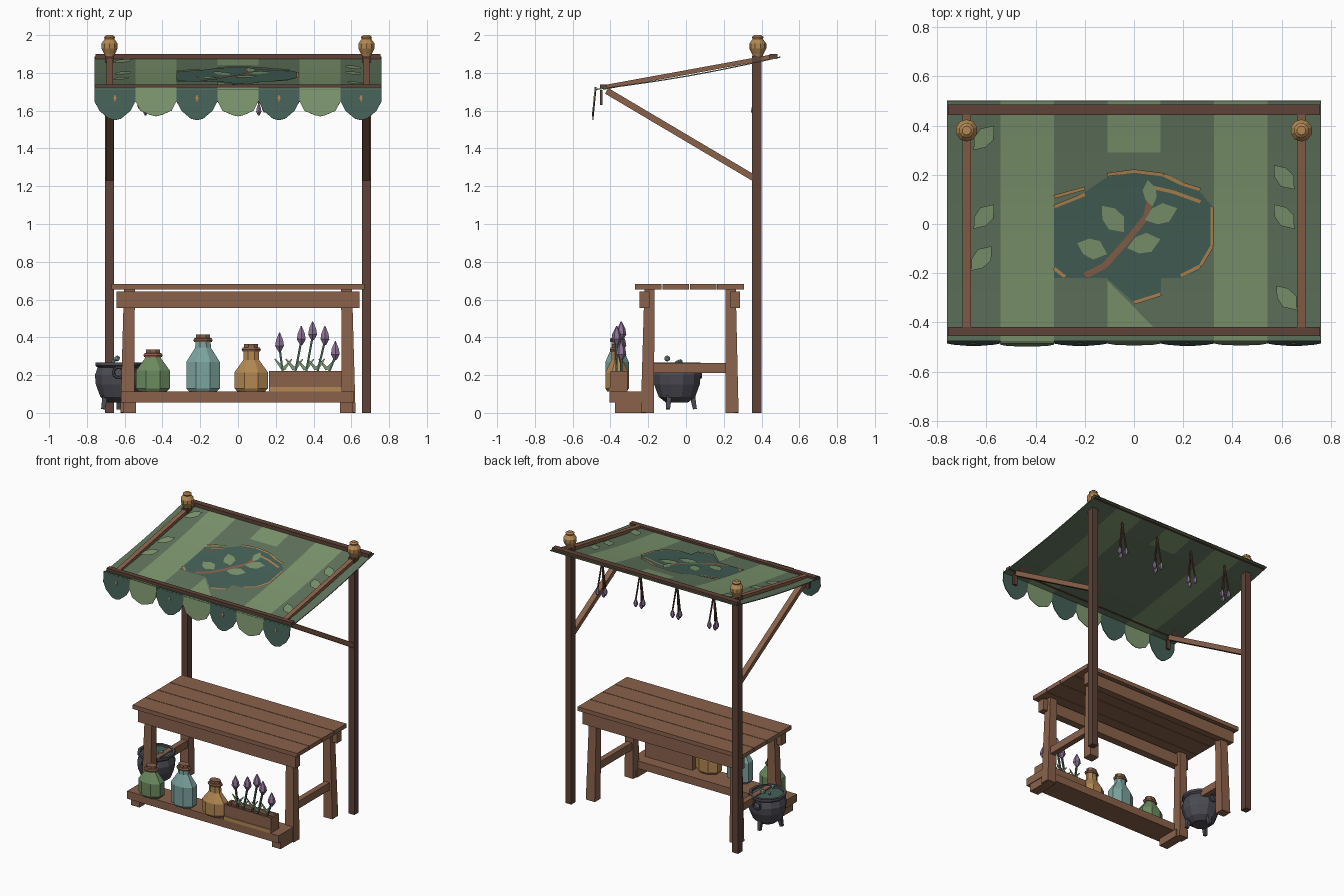
import bpy, bmesh, math
from mathutils import Vector, Matrix

cube = bpy.data.objects.get("Cube")
if cube:
    bpy.data.objects.remove(cube, do_unlink=True)


def colour(name, *rgb):
    lin = [((c / 255 + 0.055) / 1.055) ** 2.4 for c in rgb] + [1]
    m = bpy.data.materials.new(name)
    m.use_nodes = True
    m.diffuse_color = lin
    m.node_tree.nodes["Principled BSDF"].inputs["Base Color"].default_value = lin
    return m


wood = colour("wood", 138, 98, 75)
dark_wood = colour("dark wood", 94, 66, 55)
amber = colour("amber", 178, 135, 82)
sage = colour("sage", 126, 151, 111)
moss = colour("moss", 97, 117, 94)
teal = colour("deep teal", 68, 97, 87)
purple = colour("lavender", 142, 116, 150)
iron = colour("iron", 74, 74, 82)
aqua = colour("aqua glass", 124, 163, 158)
green = colour("green glass", 108, 139, 95)


def finish(name, bm, *mats):
    bmesh.ops.recalc_face_normals(bm, faces=bm.faces)
    me = bpy.data.meshes.new(name)
    bm.to_mesh(me)
    bm.free()
    for m in mats:
        me.materials.append(m)
    ob = bpy.data.objects.new(name, me)
    bpy.context.collection.objects.link(ob)
    return ob


def box(name, x, y, z, mat):
    """Box from (low, high) ranges."""
    bm = bmesh.new()
    bmesh.ops.create_cube(bm, size=1)
    for v in bm.verts:
        v.co = [r[0] + (c + 0.5) * (r[1] - r[0]) for r, c in zip((x, y, z), v.co)]
    return finish(name, bm, mat)


def beam(name, a, b, w, h, mat, grow=1):
    """Square bar from a to b, its far end scaled by grow."""
    a, b = Vector(a), Vector(b)
    d = (b - a).normalized()
    side = Vector((1, 0, 0)) if abs(d.x) < 0.5 else Vector((0, 1, 0))
    side = (side - d * side.dot(d)).normalized()
    up = d.cross(side)
    bm = bmesh.new()
    bmesh.ops.create_cube(bm, size=1)
    for v in bm.verts:
        c, s = v.co.copy(), grow if v.co.z > 0 else 1
        v.co = (a if c.z < 0 else b) + side * c.x * w * s + up * c.y * h * s
    return finish(name, bm, mat)


def lathe(name, profile, loc, mat, sides=8, flat=1):
    """Turned part from (radius, height) pairs; flat squashes it in y."""
    bm = bmesh.new()
    rings = []
    for r, z in profile:
        ring = []
        for i in range(sides):
            a = math.tau * (i + 0.5) / sides
            ring.append(bm.verts.new((loc[0] + r * math.cos(a),
                                      loc[1] + r * flat * math.sin(a), loc[2] + z)))
        rings.append(ring)
    for lo, hi in zip(rings, rings[1:]):
        for i in range(sides):
            j = (i + 1) % sides
            bm.faces.new((lo[i], lo[j], hi[j], hi[i]))
    bm.faces.new(rings[0])
    bm.faces.new(rings[-1])
    return finish(name, bm, mat)


def bud(name, loc, r, h, mat):
    return lathe(name, [(r * .3, 0), (r, h * .3), (r * .8, h * .6), (r * .1, h)], loc, mat, 6)


# Canopy cloth: seven stripes with a gentle sag
ROWS, STRIPE = 14, 1.52 / 7
row_y = [-0.48 + 0.07 * i for i in range(ROWS + 1)]


def cloth_z(y):
    t = (y + 0.48) / 0.98
    return 1.715 + 0.172 * t - 0.014 * math.sin(math.pi * t)


bm = bmesh.new()
for s in range(7):
    xs = (-0.76 + s * STRIPE, -0.76 + (s + 1) * STRIPE)
    for y0, y1 in zip(row_y, row_y[1:]):
        f = bm.faces.new([bm.verts.new((x, y, cloth_z(y))) for x, y in
                          ((xs[0], y0), (xs[1], y0), (xs[1], y1), (xs[0], y1))])
        f.material_index = int(s % 2 == 1 and (s != 3 or y0 > 0.28))
bmesh.ops.remove_doubles(bm, verts=bm.verts, dist=0.001)
cloth = finish("canopy_cloth", bm, moss, sage)
solid = cloth.modifiers.new("thickness", "SOLIDIFY")
solid.thickness = 0.006


def patch(name, pts, mat, lift=0.004):
    """Flat applique following the cloth."""
    bm = bmesh.new()
    bm.faces.new([bm.verts.new((x, y, 0)) for x, y in pts])
    for y in row_y:
        bmesh.ops.bisect_plane(bm, geom=bm.verts[:] + bm.edges[:] + bm.faces[:],
                               plane_co=(0, y, 0), plane_no=(0, 1, 0))
    for v in bm.verts:
        v.co.z = cloth_z(v.co.y) + lift
    return finish(name, bm, mat)


def ribbon(name, pts, w, mat, lift):
    for (x0, y0), (x1, y1) in zip(pts, pts[1:]):
        n = Vector((y0 - y1, x1 - x0)).normalized() * w / 2
        patch(name, [(x0 + n.x, y0 + n.y), (x0 - n.x, y0 - n.y),
                     (x1 - n.x, y1 - n.y), (x1 + n.x, y1 + n.y)], mat, lift)


def leaf(name, x, y, length, width, angle):
    a = math.radians(angle)
    shape = [(-.5, 0), (-.2, .42), (.15, .5), (.5, 0), (.15, -.5), (-.2, -.42)]
    patch(name, [(x + u * length * math.cos(a) - v * width * math.sin(a),
                  y + u * length * math.sin(a) + v * width * math.cos(a))
                 for u, v in shape], sage, 0.009)


# Emblem on the cloth
patch("cloth_corner", [(-.108, -.23), (.08, -.42), (-.108, -.42)], sage)
patch("emblem", [(-.325, .07), (-.2, .13), (-.11, .19), (0, .21), (.14, .2), (.26, .14),
                 (.32, .07), (.32, -.09), (.26, -.19), (.19, -.22), (.11, -.22),
                 (.11, -.28), (0, -.32), (-.11, -.22), (-.325, -.22)], teal, 0.005)
for trim in ([(-.325, .11), (-.2, .145)], [(-.325, .07), (-.2, .12)],
             [(-.11, .2), (0, .215), (.12, .2), (.19, .165), (.27, .14)],
             [(.07, .15), (.16, .13), (.27, .09)],
             [(.317, .07), (.317, -.09), (.27, -.17), (.19, -.21)],
             [(0, -.32), (.11, -.285)], [(-.325, -.18), (-.28, -.215)]):
    ribbon("emblem_trim", trim, 0.014, amber, 0.007)
ribbon("emblem_stem", [(-.2, -.21), (-.12, -.17), (-.03, -.07), (.05, .03), (.07, .12)],
       0.025, wood, 0.007)
for args in ((-.17, -.1, .13, .08, -20), (-.085, .02, .14, .08, -50), (.04, -.08, .14, .08, 15),
             (.11, .04, .14, .08, 20), (.065, .125, .11, .055, 100)):
    leaf("emblem_leaf", *args)
for x, y, a in ((-.61, .35, 50), (-.61, .03, 50), (-.62, -.14, 50),
                (.61, .19, -50), (.61, .03, -50), (.62, -.3, -50)):
    leaf("side_leaf", x, y, .13, .07, a)

# Scalloped valance
for s in range(7):
    cx, dark = -0.76 + (s + .5) * STRIPE, s % 2 == 0
    bottom = 1.55 if dark else 1.57
    outline = [(-.5, 1.725), (.5, 1.725), (.5, 1.65), (.38, 1.6), (.15, bottom + .008),
               (0, bottom), (-.15, bottom + .008), (-.38, 1.6), (-.5, 1.65)]
    bm = bmesh.new()
    bm.faces.new([bm.verts.new((cx + u * STRIPE, -.478 - (1.725 - z) * .1, z))
                  for u, z in outline])
    flap = finish("valance_scallop", bm, teal if dark else sage)
    flap.modifiers.new("thickness", "SOLIDIFY").thickness = 0.005
    if dark:
        lathe("valance_diamond", [(.002, -.018), (.012, 0), (.002, .018)],
              (cx, -.487, 1.665), amber, 4, .4)

# Frame: posts, finials, rafters, braces and cross bars
for x in (-.68, .68):
    box("post", (x - .024, x + .024), (.35, .4), (0, 1.89), dark_wood)
    lathe("finial", [(.025, 1.885), (.03, 1.9), (.045, 1.93), (.045, 1.955), (.027, 1.98),
                     (.031, 1.99), (.018, 2)], (x, .38, 0), amber, 10)
    beam("rafter", (x, -.44, 1.722), (x, .47, 1.888), .034, .024, wood)
    beam("brace", (x, -.42, 1.705), (x, .365, 1.24), .04, .034, wood)
    box("tie", (x - .015, x + .015), (-.456, -.442), (1.63, 1.71), dark_wood)
box("back_bar", (-.755, .755), (.442, .485), (1.874, 1.9), dark_wood)
box("front_bar", (-.755, .755), (-.455, -.418), (1.715, 1.738), dark_wood)

# Drying herb bundles under the back edge
for x in (-.49, -.19, .11, .42):
    for dx, dy, drop in ((-.03, .008, 1.62), (0, -.015, 1.59), (.03, .01, 1.605)):
        beam("herb_stem", (x, .375, 1.855), (x + dx, .375 + dy, drop + .04), .008, .008, dark_wood)
        bud("herb_flower", (x + dx, .375 + dy, drop - .015), .016, .065, purple)

# Work table
for i in range(4):
    y = -.27 + i * .145
    box("table_plank", (-.67, .67), (y, y + .141), (.652, .682), wood)
for name, y in (("front_apron", (-.247, -.192)), ("back_apron", (.235, .287))):
    box(name, (-.642, .642), y, (.555, .642), wood)
for x in (-1, 1):
    for y, out in ((-.193, -.012), (.236, .008)):
        beam("table_leg", (x * .575, y, .652), (x * .586, y + out, 0), .058, .055, wood, 1.25)
    box("side_stretcher", (x * .58 - .02, x * .58 + .02), (-.18, .22), (.21, .265), wood)
    box("shelf_foot", (x * .575 - .035, x * .575 + .035), (-.375, -.2), (0, .057), wood)
box("low_shelf", (-.62, .615), (-.405, -.225), (.055, .112), wood)

# Bottles
for x, body, neck, top, mat in ((-.45, .225, .29, .335, green), (-.185, .27, .345, .415, aqua),
                                (.07, .215, .28, .365, amber)):
    lathe("bottle", [(.078, .112), (.096, .13), (.096, body), (.045, neck), (.043, top - .025)],
          (x, -.365, 0), mat, 8, .7)
    lathe("bottle_stopper", [(.05, top - .04), (.055, top - .03), (.05, top - .02), (.04, top - .018),
                             (.04, top)], (x, -.365, 0), wood, 8, .75)

# Planter with lavender
for y in ((-.4, -.388), (-.322, -.31)):
    box("planter_side", (.165, .55), y, (.112, .222), wood)
for x in ((.165, .178), (.537, .55)):
    box("planter_end", x, (-.39, -.32), (.112, .222), wood)
box("planter_soil", (.17, .545), (-.39, -.32), (.112, .195), dark_wood)
box("planter_trim", (.165, .55), (-.407, -.399), (.112, .138), amber)
for i, (tip, top) in enumerate(((.22, .425), (.335, .46), (.395, .485), (.46, .46), (.515, .38))):
    root, y = .24 + i * .058, -.355 + .012 * (-1) ** i
    head = top - .1
    beam("lavender_stem", (root, y, .19), (tip, y, head + .02), .011, .011, teal)
    bud("lavender_flower", (tip, y, head), .027, .1, purple)
    for side in (-1, 1):
        beam("lavender_leaf", (root, y, .23), (root + side * .045, y, .285), .006, .02, sage, .3)

# Cauldron
pot = (-.632, -.048, 0)
lathe("cauldron", [(.06, .055), (.1, .085), (.125, .15), (.13, .2), (.115, .24), (.128, .25),
                   (.128, .268), (.108, .268), (.105, .25)], pot, iron, 12)
lathe("cauldron_brew", [(.105, .25), (.105, .256)], pot, teal, 12)
for k in range(3):
    a = math.tau * k / 3 + math.pi / 2
    c, s = math.cos(a), math.sin(a)
    beam("cauldron_foot", (pot[0] + .08 * c, pot[1] + .08 * s, .1),
         (pot[0] + .095 * c, pot[1] + .095 * s, .02), .03, .03, iron, .7)
for s in (-1, 1):
    bpy.ops.mesh.primitive_torus_add(major_segments=10, minor_segments=6, major_radius=.028,
                                     minor_radius=.008, rotation=(math.pi / 2, 0, 0),
                                     location=(pot[0], pot[1] + s * .125, .215))
    bpy.context.object.name = "cauldron_handle"
    bpy.context.object.data.materials.append(iron)
for x, y, z, r in ((-.64, -.1, .288, .017), (-.66, -.03, .272, .013), (-.6, -.04, .262, .02)):
    bm = bmesh.new()
    bmesh.ops.create_icosphere(bm, subdivisions=1, radius=r, matrix=Matrix.Translation((x, y, z)))
    finish("brew_bubble", bm, aqua)
